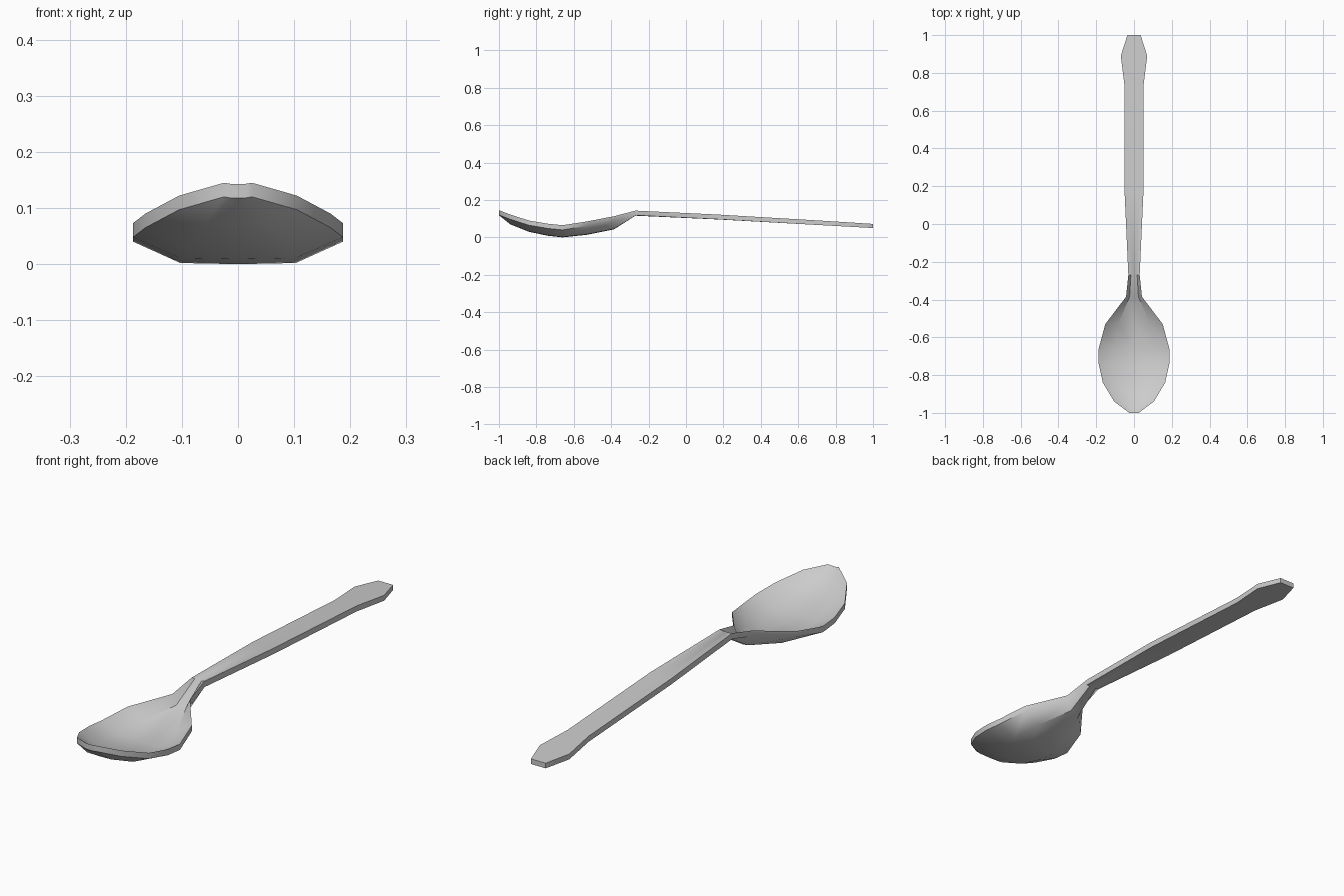
import bpy, bmesh, math

if "Cube" in bpy.data.objects:
    bpy.data.objects.remove(bpy.data.objects["Cube"])

# Stations along the spoon: y, half width, top edge height, underside height at centre
stations = [
    (-1.00, 0.025, 0.145, 0.118),
    (-0.94, 0.105, 0.122, 0.070),
    (-0.84, 0.165, 0.090, 0.030),
    (-0.74, 0.187, 0.073, 0.009),
    (-0.66, 0.187, 0.065, 0.000),
    (-0.53, 0.152, 0.085, 0.014),
    (-0.385, 0.042, 0.113, 0.043),
    (-0.27, 0.030, 0.143, 0.116),
    (0.17, 0.050, 0.122, 0.096),
    (0.73, 0.050, 0.089, 0.065),
    (0.89, 0.070, 0.079, 0.056),
    (1.00, 0.035, 0.072, 0.050),
]
# Cross-section: fraction of half width, fraction of bowl depth
section = [(-1, 0), (-0.55, 0.95), (0, 1), (0.55, 0.95), (1, 0)]
thickness = 0.025

bm = bmesh.new()
rings = []
for y, w, top, low in stations:
    t = min(thickness, top - low)
    depth = top - t - low
    under = [(f * w, y, top - t - d * depth) for f, d in section]
    upper = [(x, y, z + t) for x, y, z in reversed(under)]
    rings.append([bm.verts.new(p) for p in under + upper])

# Skin between neighbouring stations, then the tip and end caps
n = len(rings[0])
for a, b in zip(rings, rings[1:]):
    for i in range(n):
        j = (i + 1) % n
        bm.faces.new((a[i], a[j], b[j], b[i]))
bm.faces.new(rings[0])
bm.faces.new(rings[-1])
bmesh.ops.recalc_face_normals(bm, faces=bm.faces)

mesh = bpy.data.meshes.new("spoon")
bm.to_mesh(mesh)
bm.free()
spoon = bpy.data.objects.new("spoon", mesh)
bpy.context.collection.objects.link(spoon)
bpy.context.view_layer.objects.active = spoon
spoon.select_set(True)
bpy.ops.object.shade_smooth_by_angle(angle=math.radians(40))
